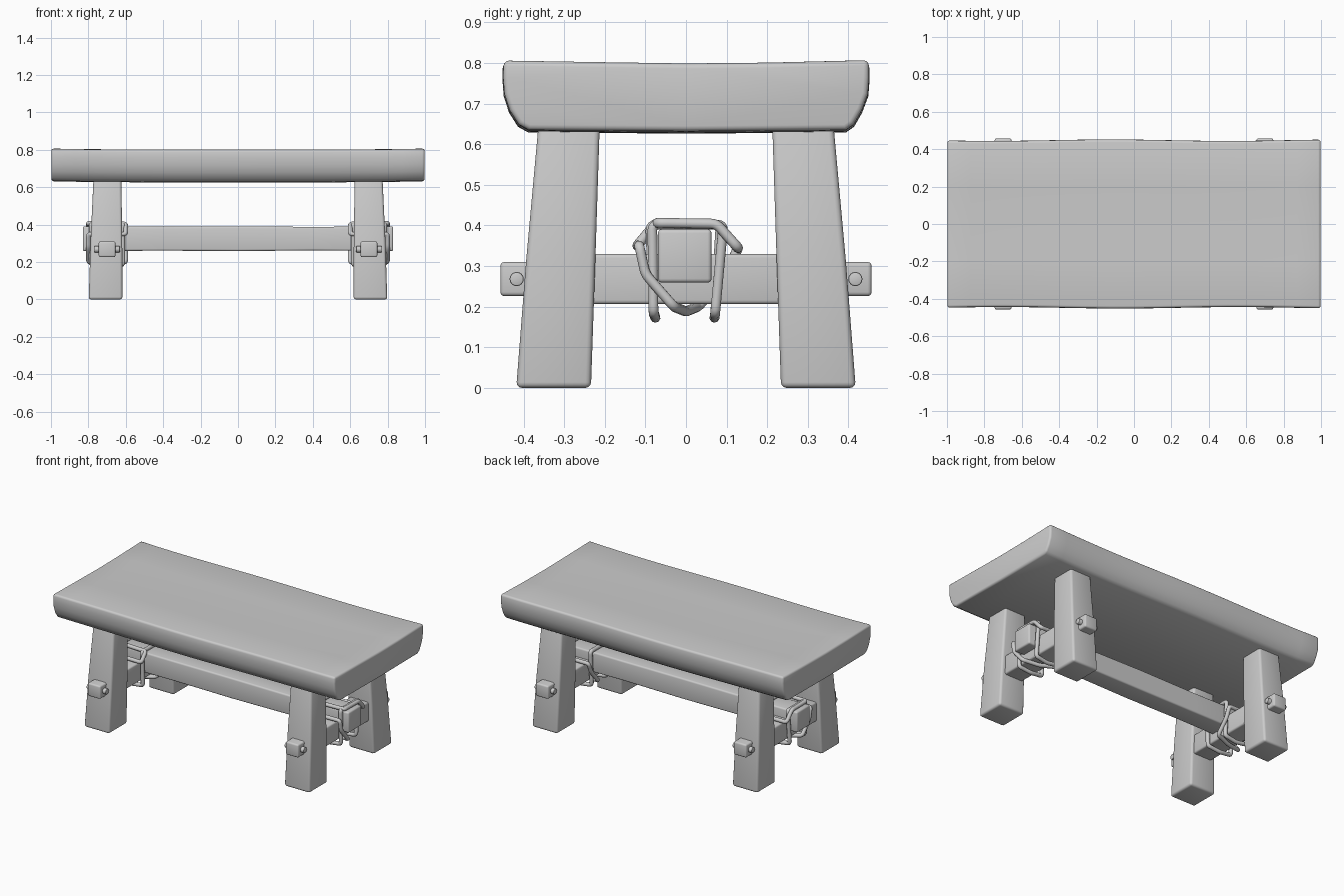
import bpy, bmesh, math
from mathutils import Vector

if "Cube" in bpy.data.objects:
    bpy.data.objects.remove(bpy.data.objects["Cube"])


def loft(name, sections, bevel=0.012, segs=3):
    """Skin a row of matching closed sections, cap the ends, round sharp edges."""
    bm = bmesh.new()
    rings = [[bm.verts.new(p) for p in s] for s in sections]
    n = len(rings[0])
    for a, b in zip(rings, rings[1:]):
        for i in range(n):
            j = (i + 1) % n
            bm.faces.new((a[i], a[j], b[j], b[i]))
    bm.faces.new(rings[0])
    bm.faces.new(rings[-1])
    bmesh.ops.recalc_face_normals(bm, faces=bm.faces[:])
    sharp = [e for e in bm.edges if e.calc_face_angle(0) > math.radians(40)]
    bmesh.ops.bevel(bm, geom=sharp, offset=bevel, segments=segs, profile=0.5,
                    affect='EDGES', clamp_overlap=True)
    me = bpy.data.meshes.new(name)
    bm.to_mesh(me)
    bm.free()
    ob = bpy.data.objects.new(name, me)
    bpy.context.collection.objects.link(ob)
    bpy.ops.object.select_all(action='DESELECT')
    ob.select_set(True)
    bpy.context.view_layer.objects.active = ob
    bpy.ops.object.shade_smooth_by_angle(angle=math.radians(40))
    return ob


def box(name, x, y, z, bevel=0.01):
    return loft(name, [[(x[0], y[0], h), (x[1], y[0], h), (x[1], y[1], h), (x[0], y[1], h)]
                       for h in z], bevel)


def rope(name, pts, radius=0.0125, r=0.03):
    """Closed rope with rounded corners."""
    pts = [Vector(p) for p in pts]
    out = []
    for i, p in enumerate(pts):
        for q, side in ((pts[i - 1], 0), (pts[(i + 1) % len(pts)], 1)):
            d = q - p
            s = p + d.normalized() * min(r, d.length * 0.4)
            out += [p, s] if side else [s]
    cu = bpy.data.curves.new(name, 'CURVE')
    cu.dimensions = '3D'
    cu.bevel_depth = radius
    cu.bevel_resolution = 3
    sp = cu.splines.new('NURBS')
    sp.points.add(len(out) - 1)
    for pt, co in zip(sp.points, out):
        pt.co = (*co, 1)
    sp.order_u = 3
    sp.resolution_u = 4
    sp.use_cyclic_u = True
    ob = bpy.data.objects.new(name, cu)
    bpy.context.collection.objects.link(ob)


# Seat: slab with rounded lower sides, slightly wavy edges and dished top
profile = [(-0.385, 0.631), (-0.41, 0.645), (-0.432, 0.68), (-0.445, 0.72), (-0.448, 0.76),
           (-0.447, 0.803), (-0.2, 0.799), (0, 0.796), (0.2, 0.798), (0.447, 0.804),
           (0.448, 0.76), (0.445, 0.72), (0.43, 0.68), (0.41, 0.645), (0.39, 0.631), (0, 0.628)]
sections = []
for k in range(17):
    x = -0.998 + 1.996 * k / 16
    ring = []
    for y, z in profile:
        wave = 0.004 * math.sin(5 * x + (2.2 if y > 0 else -1.2))
        lift = 0.005 * x ** 4 if z > 0.79 else 0.006 * x ** 4
        ring.append((x, y + wave * min(1, abs(y) * 3), z + lift - 0.002))
    sections.append(ring)
loft("seat", sections, 0.013)

# Long stretcher running between the two cross rails
loft("long_stretcher", [[(x, -h - 0.003, 0.325 - h), (x, h - 0.003, 0.325 - h),
                         (x, h - 0.003, 0.325 + h), (x, -h - 0.003, 0.325 + h)]
                        for x, h in ((-0.83, 0.066), (-0.4, 0.064), (0, 0.066),
                                     (0.4, 0.063), (0.83, 0.066))], 0.01)

for side, s in (("left", -1), ("right", 1)):
    c = 0.7 * s
    # Tapered, splayed legs
    for end, t in (("front", -1), ("back", 1)):
        secs = []
        for z, xi, xo, yi, yo in ((0, 0.618, 0.798, 0.234, 0.418),
                                  (0.32, 0.619, 0.788, 0.223, 0.393),
                                  (0.66, 0.624, 0.772, 0.212, 0.362)):
            secs.append([(s * xi, t * yi, z), (s * xo, t * yi, z),
                         (s * xo, t * yo, z), (s * xi, t * yo, z)])
        loft(f"{end}_{side}_leg", secs, 0.014)
        # Round peg locking the tenon outside the leg
        secs = [[(c + dx, t * 0.417 + 0.0175 * math.cos(a), 0.268 + 0.0175 * math.sin(a))
                 for a in [i * math.pi / 8 for i in range(16)]] for dx in (-0.068, 0.068)]
        loft(f"{end}_{side}_peg", secs, 0.004, 2)
    # Cross rail and its narrower through tenon
    box(f"{side}_cross_rail", (c - 0.065, c + 0.065), (-0.27, 0.27), (0.206, 0.33))
    box(f"{side}_tenon", (c - 0.045, c + 0.045), (-0.457, 0.457), (0.226, 0.31))
    # Rope lashing where the rail and stretcher cross
    o, i = c + 0.084 * s, c - 0.084 * s
    rope(f"{side}_square_lashing", [
        (o, -0.083, 0.402), (o, 0.092, 0.402), (o, 0.072, 0.185), (c, 0.07, 0.172),
        (i, 0.072, 0.185), (i, 0.085, 0.402), (i, -0.088, 0.402), (i, -0.08, 0.185),
        (c, -0.075, 0.172), (o, -0.08, 0.185)])
    o, i = c + 0.1 * s, c - 0.1 * s
    rope(f"{side}_diagonal_lashing", [
        (o, -0.115, 0.35), (o, -0.1, 0.28), (o, -0.03, 0.2), (c, 0, 0.188), (i, 0.03, 0.2),
        (i, 0.1, 0.28), (i, 0.128, 0.345), (o, 0.128, 0.345), (o, 0.075, 0.404),
        (o, -0.07, 0.406), (i, -0.075, 0.404), (i, -0.12, 0.35)])
